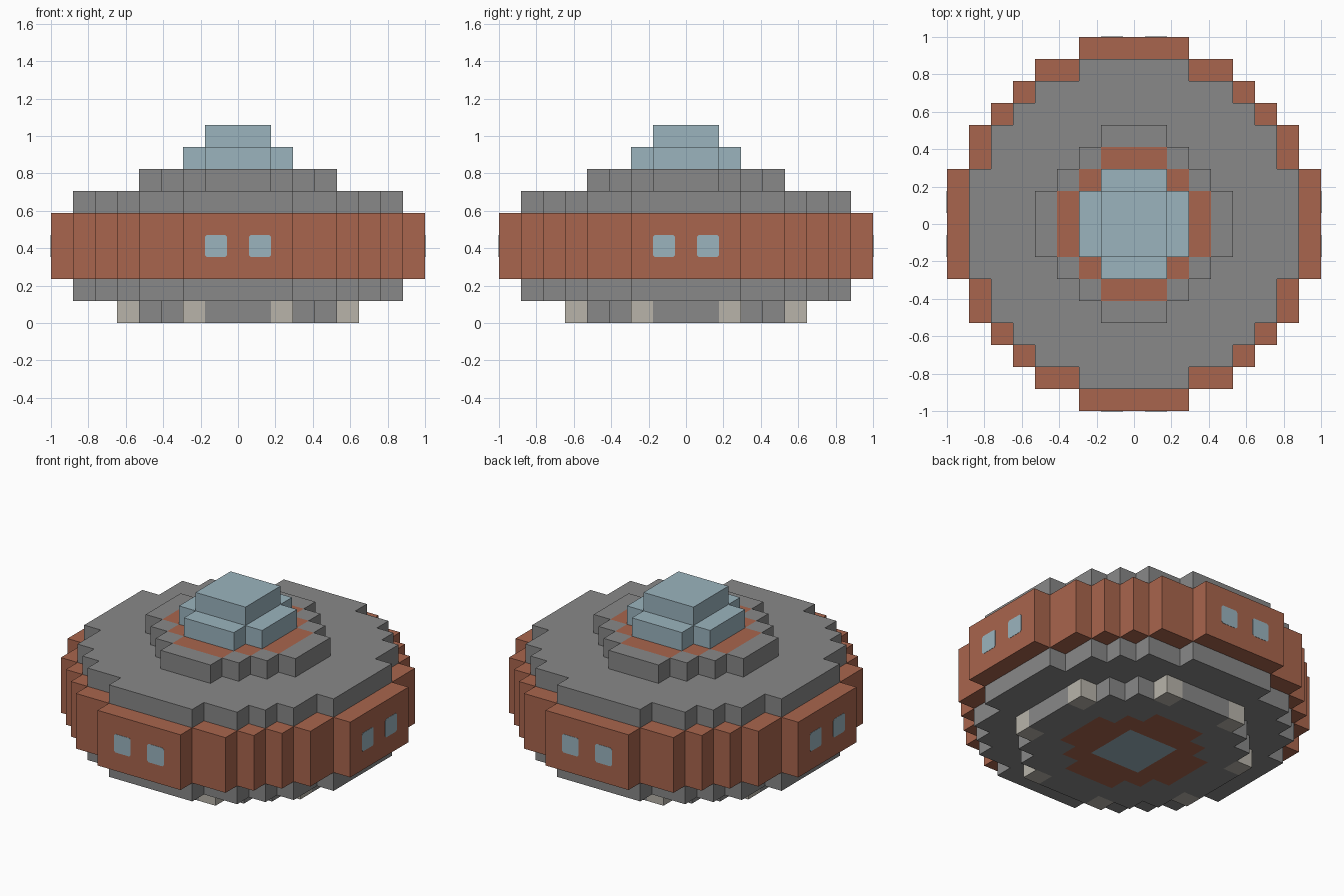
import bpy
import bmesh
from mathutils import Matrix, Vector

cube = bpy.data.objects.get("Cube")
if cube:
    bpy.data.objects.remove(cube, do_unlink=True)

U = 2 / 17  # edge length of one block


def material(name, rgb):
    mat = bpy.data.materials.new(name)
    mat.use_nodes = True
    mat.diffuse_color = (*rgb, 1)
    mat.node_tree.nodes["Principled BSDF"].inputs["Base Color"].default_value = (*rgb, 1)
    return mat


GREY, BRICK, GLASS, LAMP = range(4)
MATERIALS = [
    material("hull grey", (0.246, 0.246, 0.246)),
    material("brick red", (0.395, 0.130, 0.074)),
    material("pale blue glass", (0.328, 0.456, 0.515)),
    material("lamp beige", (0.479, 0.456, 0.402)),
]


def finish(name, bm):
    mesh = bpy.data.meshes.new(name)
    bm.to_mesh(mesh)
    bm.free()
    for mat in MATERIALS:
        mesh.materials.append(mat)
    obj = bpy.data.objects.new(name, mesh)
    bpy.context.collection.objects.link(obj)
    return obj


def inside(i, j, reach):
    """True if block (i, j) lies in the disc whose rows reach out this far."""
    return abs(j) < len(reach) and abs(i) <= reach[abs(j)]


def disc(name, reach, bottom, height, colour):
    """Stepped disc of blocks; colour(i, j) gives each block's material."""
    bm = bmesh.new()
    n = len(reach)
    for j in range(1 - n, n):
        for i in range(-reach[abs(j)], reach[abs(j)] + 1):
            corners = ((-.5, -.5), (.5, -.5), (.5, .5), (-.5, .5))
            bm.faces.new([bm.verts.new(((i + a) * U, (j + b) * U, bottom * U))
                          for a, b in corners])
    bmesh.ops.remove_doubles(bm, verts=bm.verts[:], dist=U / 100)
    new = bmesh.ops.extrude_face_region(bm, geom=bm.faces[:])["geom"]
    bmesh.ops.translate(bm, vec=(0, 0, height * U),
                        verts=[g for g in new if isinstance(g, bmesh.types.BMVert)])
    bmesh.ops.recalc_face_normals(bm, faces=bm.faces[:])
    bm.normal_update()
    for face in bm.faces:
        block = face.calc_center_median() / U - face.normal * 0.5
        face.material_index = colour(round(block.x), round(block.y))
    return finish(name, bm)


CORE = [3, 3, 2, 1]   # brick centre shared by deck and base
HULL = [7, 7, 7, 6, 6, 5, 4, 2]


def base_colour(i, j):
    if sorted((abs(i), abs(j))) == [2, 5]:
        return LAMP
    if max(abs(i), abs(j)) <= 1:
        return GLASS
    return BRICK if inside(i, j, CORE) else GREY


def deck_colour(i, j):
    return BRICK if inside(i, j, CORE) else GREY


# Saucer body, from the ground up
disc("base", [5, 5, 5, 4, 3, 2], 0, 1, base_colour)
disc("lower_hull", HULL, 1, 1, lambda i, j: GREY)
disc("rim_band", [8, 8, 8, 7, 7, 6, 5, 4, 2], 2, 3, lambda i, j: BRICK)
disc("upper_hull", HULL, 5, 1, lambda i, j: GREY)
disc("upper_deck", [4, 4, 3, 2, 1], 6, 1, deck_colour)
disc("dome", [2, 2, 1], 7, 1, lambda i, j: GLASS)
disc("dome_cap", [1, 1], 8, 1, lambda i, j: GLASS)


# Windows: thin plates with clipped corners, a pair on each of four sides
def window(name, across, turn):
    bm = bmesh.new()
    h, c = U / 2, 0.01
    outline = [(h, h - c), (h - c, h), (c - h, h), (-h, h - c),
               (-h, c - h), (c - h, -h), (h - c, -h), (h, c - h)]
    face = bm.faces.new([bm.verts.new((across * U + x, -1.0015, 3.5 * U + z))
                         for x, z in outline])
    new = bmesh.ops.extrude_face_region(bm, geom=[face])["geom"]
    bmesh.ops.translate(bm, vec=Vector((0, 0.003, 0)),
                        verts=[g for g in new if isinstance(g, bmesh.types.BMVert)])
    bmesh.ops.recalc_face_normals(bm, faces=bm.faces[:])
    for face in bm.faces:
        face.material_index = GLASS
    bm.transform(Matrix.Rotation(turn, 4, "Z"))
    finish(name, bm)


for k, side in enumerate(("front", "left", "back", "right")):
    for across in (-1, 1):
        window(f"{side}_window_{'a' if across < 0 else 'b'}", across, k * 1.5707963)
